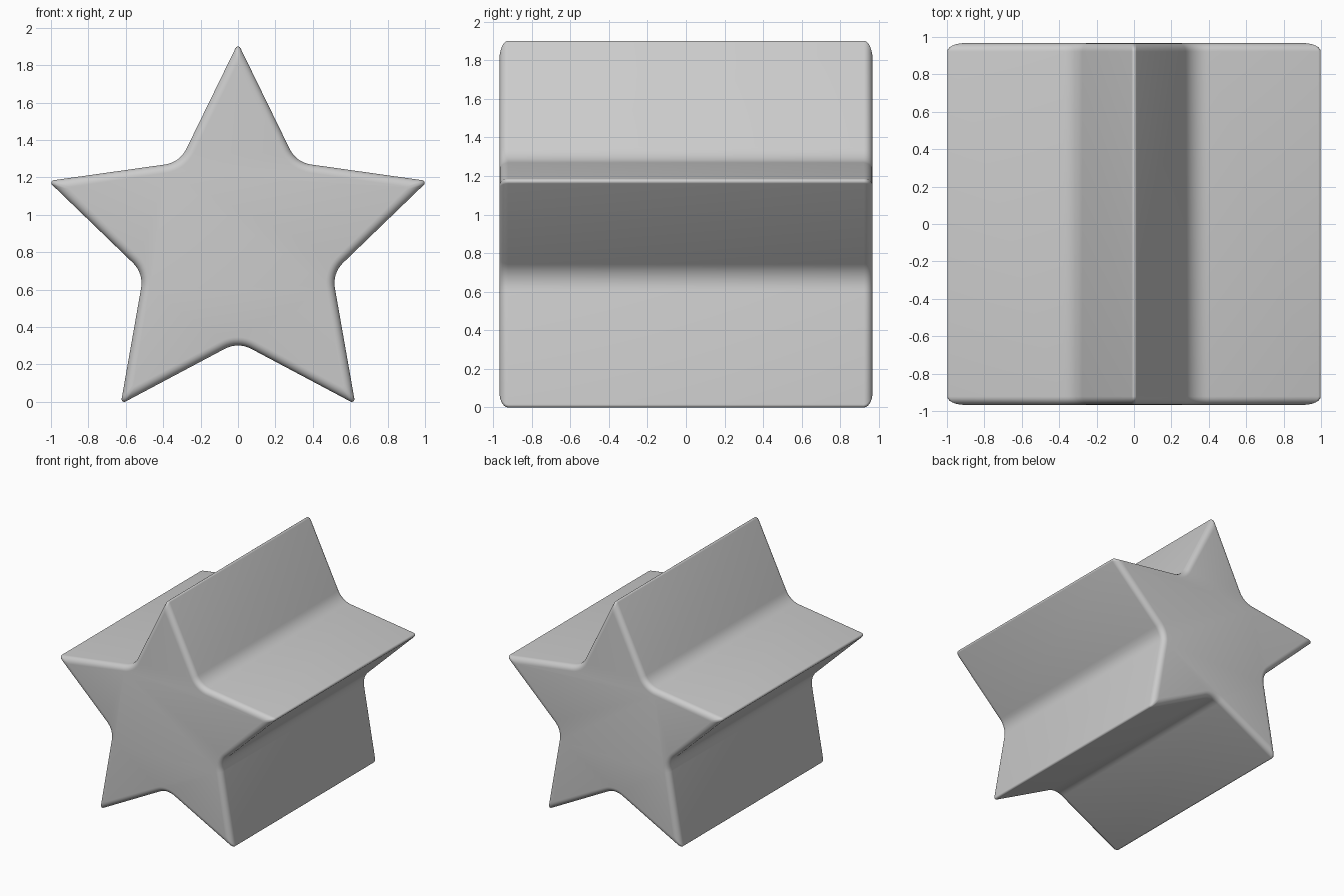
import bpy, bmesh
from math import sin, cos, tan, pi, atan2, radians
from mathutils import Vector

if "Cube" in bpy.data.objects:
    bpy.data.objects.remove(bpy.data.objects["Cube"])

R_OUT, R_IN = 1.067, 0.53      # sharp star radii before rounding
HALF_DEPTH, BEVEL = 0.967, 0.045
TIP = atan2(R_IN * sin(pi / 5), R_OUT - R_IN * cos(pi / 5))  # half angle at a tip
VALLEY = TIP + pi / 5                                        # half angle at a valley


def fillet(a, p, b, radius, half, steps):
    """Arc points replacing corner p between neighbours a and b."""
    u, v = (a - p).normalized(), (b - p).normalized()
    centre = p + (u + v).normalized() * radius / sin(half)
    s = p + u * radius / tan(half) - centre
    e = p + v * radius / tan(half) - centre
    total = s.angle_signed(e)
    pts = []
    for i in range(steps + 1):
        t = -total * i / steps
        pts.append(centre + Vector((s.x * cos(t) - s.y * sin(t),
                                    s.x * sin(t) + s.y * cos(t))))
    return pts


def star(inset):
    """Rounded star outline, shrunk evenly by inset."""
    ro, ri = R_OUT - inset / sin(TIP), R_IN - inset / sin(VALLEY)
    corners = []
    for k in range(10):
        r, a = (ri if k % 2 else ro), pi / 2 + k * pi / 5
        corners.append(Vector((r * cos(a), r * sin(a))))
    pts = []
    for k, p in enumerate(corners):
        a, b = corners[k - 1], corners[(k + 1) % 10]
        if k % 2:
            pts += fillet(a, p, b, 0.15 + inset, VALLEY, 8)
        else:
            pts += fillet(a, p, b, 0.014 - 0.1 * inset, TIP, 6)
    return pts


# Star prism: rings from front to back with rounded rims
base = -min(p.y for p in star(0))
steps = 6
rim = [(BEVEL * (1 - sin(t)), HALF_DEPTH - BEVEL * (1 - cos(t)))
       for t in (pi / 2 * i / steps for i in range(steps + 1))]
levels = [(d, -y) for d, y in rim] + [(d, y) for d, y in reversed(rim)]

bm = bmesh.new()
rings = [[bm.verts.new((p.x, y, p.y + base)) for p in star(d)] for d, y in levels]
for r0, r1 in zip(rings, rings[1:]):
    for i in range(len(r0)):
        j = (i + 1) % len(r0)
        bm.faces.new((r0[i], r0[j], r1[j], r1[i]))
bm.faces.new(rings[0])
bm.faces.new(rings[-1])
bmesh.ops.recalc_face_normals(bm, faces=bm.faces)

mesh = bpy.data.meshes.new("star_block")
bm.to_mesh(mesh)
bm.free()
obj = bpy.data.objects.new("star_block", mesh)
bpy.context.collection.objects.link(obj)
bpy.context.view_layer.objects.active = obj
obj.select_set(True)
bpy.ops.object.shade_smooth_by_angle(angle=radians(40))
